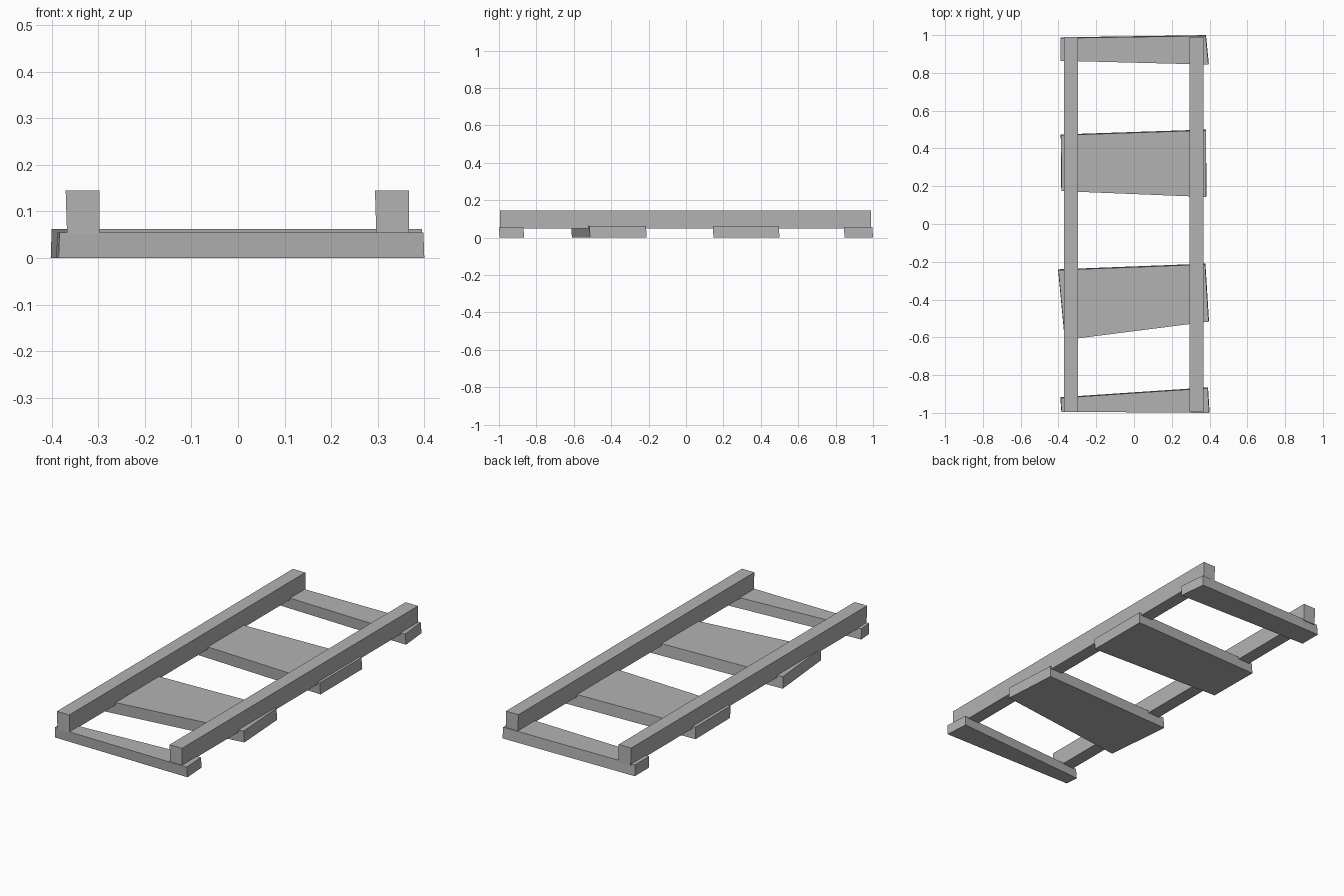
import bpy
import bmesh

cube = bpy.data.objects.get("Cube")
if cube:
    bpy.data.objects.remove(cube, do_unlink=True)

wood = bpy.data.materials.new("plain grey")
wood.use_nodes = True
GREY = (0.45, 0.45, 0.45, 1)
wood.diffuse_color = GREY
wood.node_tree.nodes["Principled BSDF"].inputs["Base Color"].default_value = GREY


def beam(name, bottom, top):
    """Six-sided block between two matching four-point rings."""
    bm = bmesh.new()
    low = [bm.verts.new(p) for p in bottom]
    high = [bm.verts.new(p) for p in top]
    bm.faces.new(low)
    bm.faces.new(high)
    for i in range(4):
        j = (i + 1) % 4
        bm.faces.new((low[i], low[j], high[j], high[i]))
    bmesh.ops.recalc_face_normals(bm, faces=bm.faces)
    mesh = bpy.data.meshes.new(name)
    bm.to_mesh(mesh)
    bm.free()
    mesh.materials.append(wood)
    bpy.context.collection.objects.link(bpy.data.objects.new(name, mesh))


def plank(name, outline, height, lean=0.004):
    """Uneven cross plank; the top is shifted slightly back to front."""
    top = [(x * 0.995, y - lean, height) for x, y in outline]
    beam(name, [(x, y, 0) for x, y in outline], top)


# Cross planks, each a slightly crooked quadrilateral
plank("front_plank", [(-0.385, -0.99), (0.4, -0.996), (0.392, -0.865), (-0.39, -0.917)], 0.055)
plank("lower_wide_plank", [(-0.367, -0.61), (0.397, -0.513), (0.378, -0.21), (-0.402, -0.24)], 0.062)
plank("upper_wide_plank", [(-0.385, 0.178), (0.383, 0.147), (0.382, 0.5), (-0.388, 0.474)], 0.062)
plank("back_plank", [(-0.39, 0.868), (0.396, 0.848), (0.381, 1.0), (-0.39, 0.988)], 0.058)

# Long rails resting on the planks
for name, x0, x1 in (("right_rail", -0.37, -0.297), ("left_rail", 0.294, 0.367)):
    def ring(z, shift):
        return [(x0 + shift, -0.995, z), (x1, -0.995, z), (x1, 0.99, z), (x0 + shift, 0.99, z)]
    beam(name, ring(0.05, 0.003), ring(0.145, 0))
